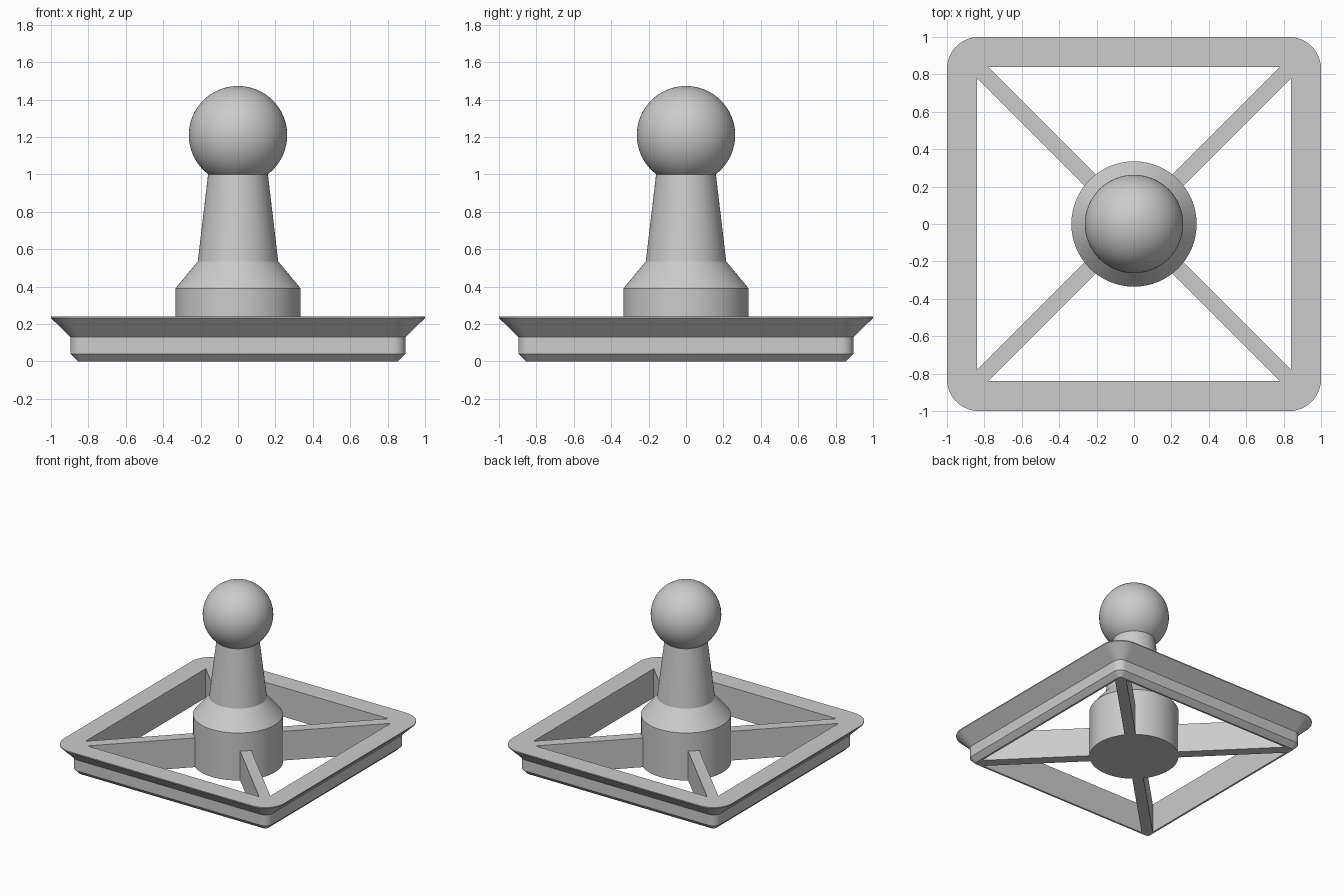
import bpy, bmesh, math
from mathutils import Matrix

cube = bpy.data.objects.get("Cube")
if cube:
    bpy.data.objects.remove(cube, do_unlink=True)

grey = bpy.data.materials.new("plain grey")
grey.use_nodes = True
grey.diffuse_color = (0.6, 0.6, 0.6, 1)
grey.node_tree.nodes["Principled BSDF"].inputs["Base Color"].default_value = (0.6, 0.6, 0.6, 1)


def finish(bm, name):
    """Turn a bmesh into a named, shaded object."""
    bmesh.ops.recalc_face_normals(bm, faces=bm.faces)
    mesh = bpy.data.meshes.new(name)
    bm.to_mesh(mesh)
    bm.free()
    mesh.materials.append(grey)
    obj = bpy.data.objects.new(name, mesh)
    bpy.context.collection.objects.link(obj)
    bpy.ops.object.select_all(action="DESELECT")
    obj.select_set(True)
    bpy.context.view_layer.objects.active = obj
    bpy.ops.object.shade_smooth_by_angle(angle=math.radians(25))
    return obj


def skin(bm, lower, upper):
    """Join two closed rings of equal length, collapsing repeated corners."""
    for i in range(len(lower)):
        j = (i + 1) % len(lower)
        face = list(dict.fromkeys((lower[i], lower[j], upper[j], upper[i])))
        bm.faces.new(face)


# Square frame: flared outer wall with rounded corners, straight inner wall
STEPS = 12
INNER, TOP = 0.84, 0.24


def rounded_ring(bm, half, radius, z):
    ring = []
    for corner in range(4):
        mid = math.pi / 4 + corner * math.pi / 2
        cx = math.copysign(half - radius, math.cos(mid))
        cy = math.copysign(half - radius, math.sin(mid))
        for s in range(STEPS + 1):
            a = (corner + s / STEPS) * math.pi / 2
            ring.append(bm.verts.new((cx + radius * math.cos(a), cy + radius * math.sin(a), z)))
    return ring


def corner_ring(bm, z):
    ring = []
    for x, y in ((1, 1), (-1, 1), (-1, -1), (1, -1)):
        ring += [bm.verts.new((x * INNER, y * INNER, z))] * (STEPS + 1)
    return ring


bm = bmesh.new()
profile = [(0.855, 0.025, 0), (0.895, 0.065, 0.04), (0.895, 0.065, 0.13),
           (1.0, 0.17, 0.232), (1.0, 0.17, TOP)]
rings = [corner_ring(bm, 0)]
rings += [rounded_ring(bm, *p) for p in profile]
rings.append(corner_ring(bm, TOP))
for a, b in zip(rings, rings[1:]):
    skin(bm, a, b)
for c in range(4):
    i, j = c * (STEPS + 1), (c + 1) % 4 * (STEPS + 1)
    bm.faces.new((rings[0][i], rings[0][j], rings[-1][j], rings[-1][i]))
finish(bm, "square_frame")

# Four diagonal spokes, pointed to fit the inside corners
tip, w = INNER * math.sqrt(2), 0.042
outline = [(0.33, -w), (tip - w, -w), (tip, 0), (tip - w, w), (0.33, w)]
for n, name in enumerate(("back_left", "back_right", "front_right", "front_left")):
    bm = bmesh.new()
    base = bm.faces.new([bm.verts.new((x, y, 0)) for x, y in outline])
    top = bmesh.ops.extrude_face_region(bm, geom=[base])["geom"]
    bmesh.ops.translate(bm, vec=(0, 0, TOP), verts=[v for v in top if isinstance(v, bmesh.types.BMVert)])
    bmesh.ops.rotate(bm, verts=bm.verts, matrix=Matrix.Rotation(math.pi / 4 + n * math.pi / 2, 3, "Z"))
    finish(bm, name + "_spoke")

# Turned column: hub, shoulder and tapering neck
bm = bmesh.new()
SIDES = 64
rings = []
for r, z in ((0.335, 0), (0.335, 0.39), (0.215, 0.535), (0.16, 1.0)):
    rings.append([bm.verts.new((r * math.cos(i * math.tau / SIDES), r * math.sin(i * math.tau / SIDES), z))
                  for i in range(SIDES)])
for a, b in zip(rings, rings[1:]):
    skin(bm, a, b)
bm.faces.new(rings[0])
bm.faces.new(rings[-1])
finish(bm, "column")

# Ball on top
bm = bmesh.new()
bmesh.ops.create_uvsphere(bm, u_segments=64, v_segments=32, radius=0.263,
                          matrix=Matrix.Translation((0, 0, 1.21)))
finish(bm, "ball")
